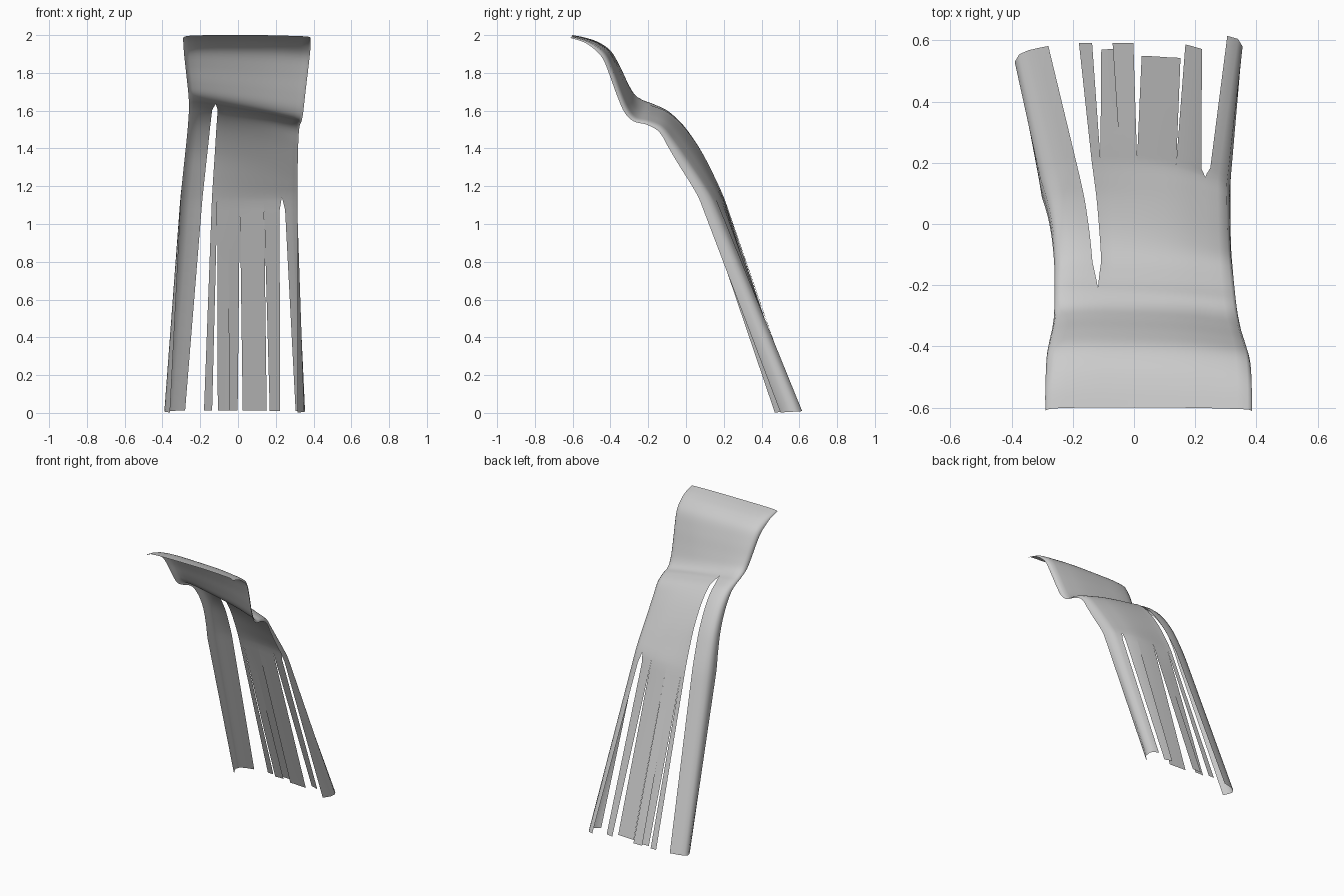
import bpy, bmesh

# Rows from top to bottom: left y, z | right y, z | edge curl y, z | left x, right x
ROWS = [
    (-.60, 2.0, -.60, 2.0, -.012, -.015, -.29, .385),
    (-.53, 1.987, -.53, 1.982, -.01, -.02, -.29, .385),
    (-.46, 1.963, -.465, 1.955, -.02, -.03, -.288, .383),
    (-.395, 1.92, -.405, 1.90, -.035, -.025, -.285, .378),
    (-.345, 1.84, -.36, 1.80, -.045, -.01, -.278, .368),
    (-.30, 1.75, -.32, 1.69, -.045, -.01, -.268, .355),
    (-.265, 1.695, -.285, 1.605, -.04, -.015, -.262, .345),
    (-.22, 1.665, -.25, 1.565, -.025, -.022, -.26, .336),
    (-.165, 1.645, -.19, 1.555, -.015, -.03, -.26, .328),
    (-.09, 1.61, -.11, 1.525, -.03, -.04, -.26, .322),
    (0, 1.53, -.04, 1.45, -.05, -.05, -.262, .318),
    (.09, 1.40, .05, 1.33, -.08, -.03, -.265, .316),
    (.155, 1.26, .13, 1.22, -.10, -.015, -.27, .315),
    (.21, 1.12, .195, 1.12, -.12, 0, -.275, .315)]
END = (.585, .012, .585, .012, -.12, 0, -.275, .315)

# Strips: (gap left, gap right, columns); column = width fraction, curl, end x, end y, slit top z
STRIPS = [
    (0, -.014, [(0, 1, -.36, .47, 1.635), (.004, .75, -.378, .50, 1.635), (.012, .5, -.39, .53, 1.635),
                (.04, .25, -.375, .555, 1.635), (.1, .1, -.345, .568, 1.635),
                (.17, .03, -.315, .575, 1.635), (.24, 0, -.28, .582, 1.635)]),
    (.014, 0, [(.24, 0, -.18, .592, 1.635), (.28, 0, -.137, .592, 1.1)]),
    (0, 0, [(.28, 0, -.107, .57, 1.1), (.33, 0, -.075, .572, 1.0), (.38, 0, -.042, .57, .85)]),
    (0, 0, [(.38, 0, -.07, .592, .85), (.43, 0, -.035, .592, 1.0), (.483, 0, -.002, .592, 1.1)]),
    (0, 0, [(.483, 0, .025, .55, 1.1), (.555, .01, .067, .548, 1.1),
            (.63, .03, .11, .545, 1.1), (.70, .07, .152, .543, 1.1)]),
    (0, -.012, [(.70, .07, .168, .587, 1.1), (.78, .15, .195, .58, 1.1), (.86, .28, .222, .572, 1.13)]),
    (.014, 0, [(.86, .28, .305, .615, 1.13), (.93, .38, .34, .605, 1.13), (.98, .52, .355, .58, 1.13),
               (.995, .75, .35, .54, 1.13), (1, 1, .315, .5, 1.13)]),
]


def lerp(a, b, t):
    return a + (b - a) * t


def smooth_rows(rows, n):
    """Catmull-Rom resampling of the bent part, then a straight run to the floor."""
    out = []
    pts = [rows[0]] + rows + [END]
    # Virtual point continues the straight run at the same spacing
    pts[-1] = [lerp(a, b, .13) for a, b in zip(rows[-1], END)]
    for i in range(1, len(pts) - 2):
        for j in range(n):
            t = j / n
            out.append([.5 * (2*b + (c-a)*t + (2*a-5*b+4*c-d)*t*t + (3*b-a-3*c+d)*t**3)
                        for a, b, c, d in zip(*pts[i-1:i+3])])
    for j in range(25):
        out.append([lerp(a, b, j / 24) for a, b in zip(rows[-1], END)])
    return out


def sheet_point(row, col, gap):
    yl, zl, yr, zr, dy, dz, xl, xr = row
    f, c, xb, yb, slit = col
    z = lerp(zl, zr, f)
    k = max(0, (slit - z) / (slit - END[1]))
    g = gap * min(1, max(0, (slit - z) / .03)) * (1 - k)
    x = lerp(lerp(xl, xr, f), xb, k) + g
    # Each strip drifts steadily from the common surface to its own end
    y = lerp(yl, yr, f) + c * dy + k * (yb - END[0] - c * END[4])
    return x, y, z + c * (dz - .01 * k)


# One sheet, sharing vertices above the slits and splitting into strips below
bm = bmesh.new()
rows = smooth_rows(ROWS, 5)
for gap_l, gap_r, cols in STRIPS:
    last = len(cols) - 1
    grid = [[bm.verts.new(sheet_point(r, c, gap_l if i == 0 else gap_r if i == last else 0))
             for i, c in enumerate(cols)] for r in rows]
    for a, b in zip(grid, grid[1:]):
        for i in range(last):
            bm.faces.new((a[i], a[i+1], b[i+1], b[i]))
bmesh.ops.remove_doubles(bm, verts=bm.verts, dist=.0002)
for face in bm.faces:
    face.smooth = True

mesh = bpy.data.meshes.new("draped_split_sheet")
bm.to_mesh(mesh)
bm.free()
obj = bpy.data.objects.new("draped_split_sheet", mesh)
bpy.context.collection.objects.link(obj)
